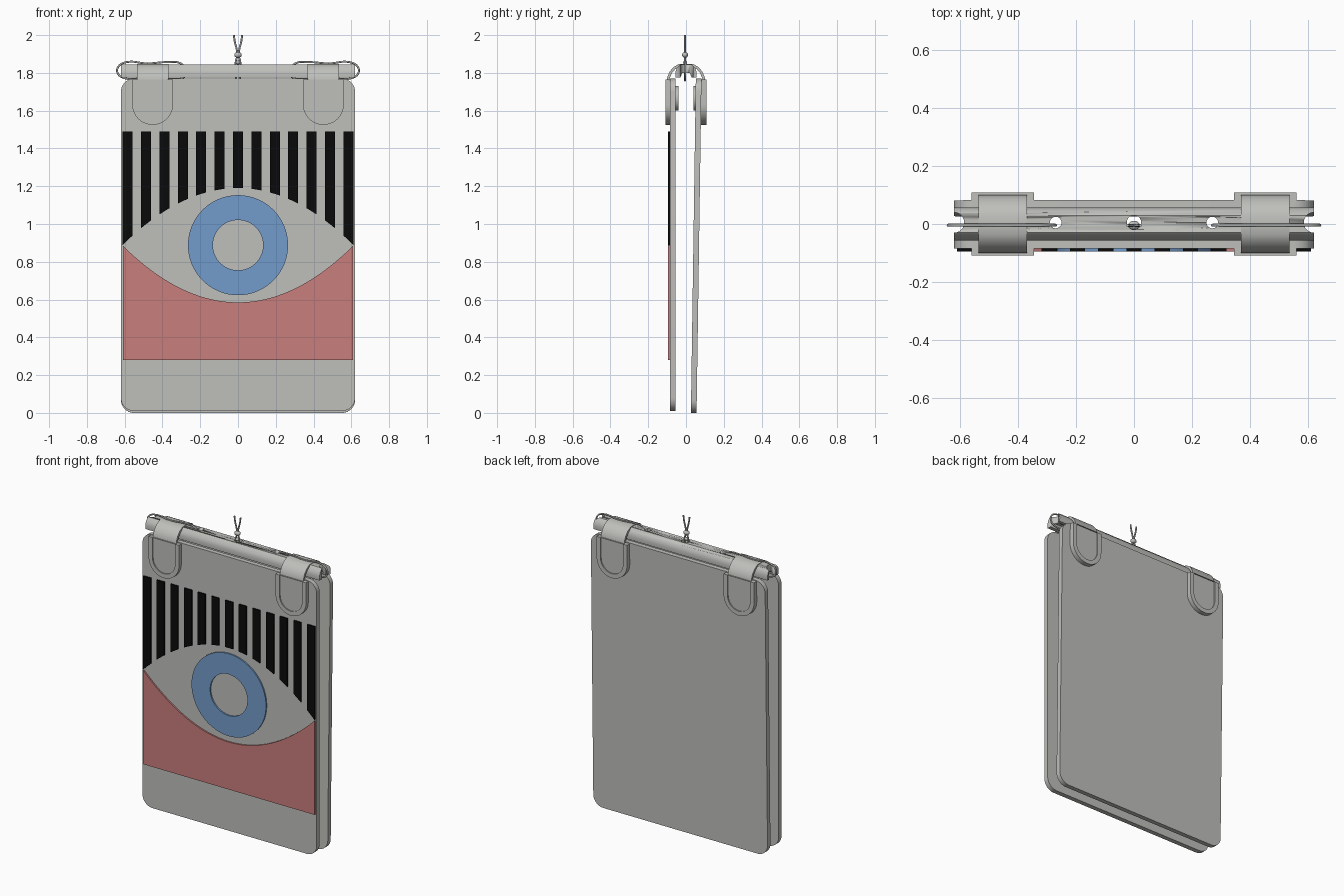
import bpy, bmesh, math
from mathutils import Matrix

old = bpy.data.objects.get("Cube")
if old:
    bpy.data.objects.remove(old, do_unlink=True)


def material(name, rgb):
    m = bpy.data.materials.new(name)
    m.use_nodes = True
    m.diffuse_color = (*rgb, 1)
    m.node_tree.nodes["Principled BSDF"].inputs["Base Color"].default_value = (*rgb, 1)
    return m


GREY = material("light grey", (0.52, 0.52, 0.50))
BLACK = material("black", (0.003, 0.003, 0.003))
RED = material("dusty red", (0.58, 0.21, 0.20))
BLUE = material("soft blue", (0.17, 0.33, 0.60))


def finish(name, bm, mat):
    bmesh.ops.recalc_face_normals(bm, faces=bm.faces)
    me = bpy.data.meshes.new(name)
    bm.to_mesh(me)
    bm.free()
    me.materials.append(mat)
    ob = bpy.data.objects.new(name, me)
    bpy.context.collection.objects.link(ob)
    select(ob)
    bpy.ops.object.shade_smooth_by_angle(angle=math.radians(30))
    return ob


def select(ob):
    bpy.ops.object.select_all(action='DESELECT')
    ob.select_set(True)
    bpy.context.view_layer.objects.active = ob


def extrude(name, outline, a, b, mat, axis="y", hole=None):
    """Extrude an outline from a to b; a hole needs as many points as the outline."""
    bm = bmesh.new()

    def ring(pts, d):
        return [bm.verts.new((u, d, v) if axis == "y" else (d, u, v)) for u, v in pts]

    def bridge(p, q):
        for i in range(len(p)):
            j = (i + 1) % len(p)
            bm.faces.new((p[i], p[j], q[j], q[i]))

    o1, o2 = ring(outline, a), ring(outline, b)
    bridge(o1, o2)
    if hole:
        h1, h2 = ring(hole, a), ring(hole, b)
        bridge(h1, h2)
        bridge(o1, h1)
        bridge(o2, h2)
    else:
        bm.faces.new(o1)
        bm.faces.new(o2)
    return finish(name, bm, mat)


def arc(cx, cz, r, start, end, n):
    return [(cx + r * math.cos(math.radians(start + (end - start) * i / n)),
             cz + r * math.sin(math.radians(start + (end - start) * i / n)))
            for i in range(n + 1)]


def circle(cx, cz, r, n=64):
    return arc(cx, cz, r, 0, 360, n)[:-1]


def rounded(w, z0, z1, r):
    pts = []
    for k, (x, z) in enumerate([(w - r, z1 - r), (r - w, z1 - r), (r - w, z0 + r), (w - r, z0 + r)]):
        pts += arc(x, z, r, 90 * k, 90 * k + 90, 8)
    return pts


def u_shape(cx, r, top, bottom):
    return [(cx + r, top), (cx - r, top)] + arc(cx, bottom + r, r, 180, 360, 24)


def wire(name, points, radius, cyclic=False):
    cu = bpy.data.curves.new(name, 'CURVE')
    cu.dimensions = '3D'
    cu.bevel_depth = radius
    cu.bevel_resolution = 2
    cu.resolution_u = 6
    cu.use_fill_caps = True
    sp = cu.splines.new('BEZIER')
    sp.bezier_points.add(len(points) - 1)
    for bp, p in zip(sp.bezier_points, points):
        bp.co = p
        bp.handle_left_type = bp.handle_right_type = 'AUTO'
    sp.use_cyclic_u = cyclic
    cu.materials.append(GREY)
    ob = bpy.data.objects.new(name, cu)
    bpy.context.collection.objects.link(ob)
    select(ob)
    bpy.ops.object.convert(target='MESH')


# Two hanging panels, the back one leaning slightly
FACE = -0.085
extrude("front_panel", rounded(0.62, 0.01, 1.77, 0.07), FACE, -0.055, GREY)
back = extrude("back_panel", rounded(0.62, 0, 1.77, 0.07), -0.015, 0.015, GREY)
back.location.y = 0.041
back.rotation_euler.x = -0.0147

# Painted eye on the front panel
PAINT = FACE - 0.009
HALF = 0.61


def lid(x):
    return 0.3 * (x / HALF) ** 2


xs = [HALF * (1 - i / 20) for i in range(41)]
extrude("lower_lid", [(-HALF, 0.28), (HALF, 0.28)] + [(x, 0.585 + lid(x)) for x in xs],
        PAINT, FACE, RED)
extrude("iris", circle(0, 0.888, 0.265), PAINT, FACE, BLUE, hole=circle(0, 0.888, 0.133))
for i in range(13):
    c = (i - 6) * 0.0973
    edge = [c + 0.0265 * (k / 2 - 1) for k in range(5)]
    extrude(f"lash_{i + 1}", [(edge[-1], 1.49), (edge[0], 1.49)] + [(x, 1.19 - lid(x)) for x in edge],
            PAINT, FACE, BLACK)

# Hanger bar with a hollow underside
half_bar = [(0.02, 1.80), (0.03, 1.775), (0.055, 1.775), (0.057, 1.80), (0.05, 1.825), (0.03, 1.845)]
bar = extrude("hanger_bar", half_bar + [(-y, z) for y, z in reversed(half_bar)],
              -0.62, 0.62, GREY, axis="x")

# Wire holes and end notches in the bar
bm = bmesh.new()
for x, r in [(-0.62, 0.035), (-0.27, 0.02), (0, 0.025), (0.27, 0.02), (0.62, 0.035)]:
    bmesh.ops.create_cone(bm, cap_ends=True, segments=24, radius1=r, radius2=r, depth=0.3,
                          matrix=Matrix.Translation((x, 0.005, 1.8)))
cutter = finish("hole_cutter", bm, GREY)
cutter.hide_render = True
cut = bar.modifiers.new("holes", 'BOOLEAN')
cut.operation = 'DIFFERENCE'
cut.solver = 'EXACT'
cut.object = cutter
select(bar)
bpy.ops.object.modifier_apply(modifier=cut.name)
bpy.data.objects.remove(cutter, do_unlink=True)

# Strap clips: arch over the bar, rimmed tongues outside, buttons inside
outer = [(0.102, 1.74), (0.1, 1.775), (0.088, 1.805), (0.065, 1.832), (0.035, 1.848)]
inner = [(0.088, 1.74), (0.086, 1.77), (0.076, 1.797), (0.057, 1.82), (0.033, 1.836)]


def mirrored(half):
    return half + [(-y, z) for y, z in reversed(half)]


for side, cx in (("left", 0.452), ("right", -0.452)):
    extrude(f"{side}_clip_strap", mirrored(outer) + mirrored(inner)[::-1],
            cx - 0.083, cx + 0.083, GREY, axis="x")
    for place, s in (("front", -1), ("back", 1)):
        shell = u_shape(cx, 0.108, 1.765, 1.525)
        opening = u_shape(cx, 0.08, 1.765, 1.553)
        extrude(f"{side}_{place}_clip_rim", shell, s * 0.08, s * 0.109, GREY, hole=opening)
        extrude(f"{side}_{place}_clip_tongue", opening, s * 0.08, s * 0.102, GREY)
        extrude(f"{side}_{place}_clip_button", circle(cx, 1.665, 0.065, 32),
                s * 0.04, s * 0.06, GREY)

# Wire loops around the bar ends
for side, s in (("left", 1), ("right", -1)):
    path = [(0.27, 1.80), (0.30, 1.848), (0.37, 1.857), (0.48, 1.850), (0.59, 1.857), (0.632, 1.835),
            (0.638, 1.80), (0.60, 1.772), (0.48, 1.775), (0.36, 1.768), (0.29, 1.775)]
    wire(f"{side}_wire_loop", [(s * x, -0.004, z) for x, z in path], 0.005, cyclic=True)

# Tied hanging cord
path = [(0.022, 2.0), (0.017, 1.965), (0.006, 1.92), (0.004, 1.89), (0.012, 1.86), (0.01, 1.80), (0, 1.76)]
cord = path + [(-x, z) for x, z in reversed(path[:-1])]
wire("hanging_cord", [(x, -0.005, z) for x, z in cord], 0.005)
for name, z, r in (("upper_knot", 1.895, 0.02), ("lower_knot", 1.855, 0.013)):
    bm = bmesh.new()
    bmesh.ops.create_uvsphere(bm, u_segments=16, v_segments=10, radius=r,
                              matrix=Matrix.Translation((0, -0.005, z)) @ Matrix.Diagonal((1, 0.8, 0.75, 1)))
    finish(name, bm, GREY)
